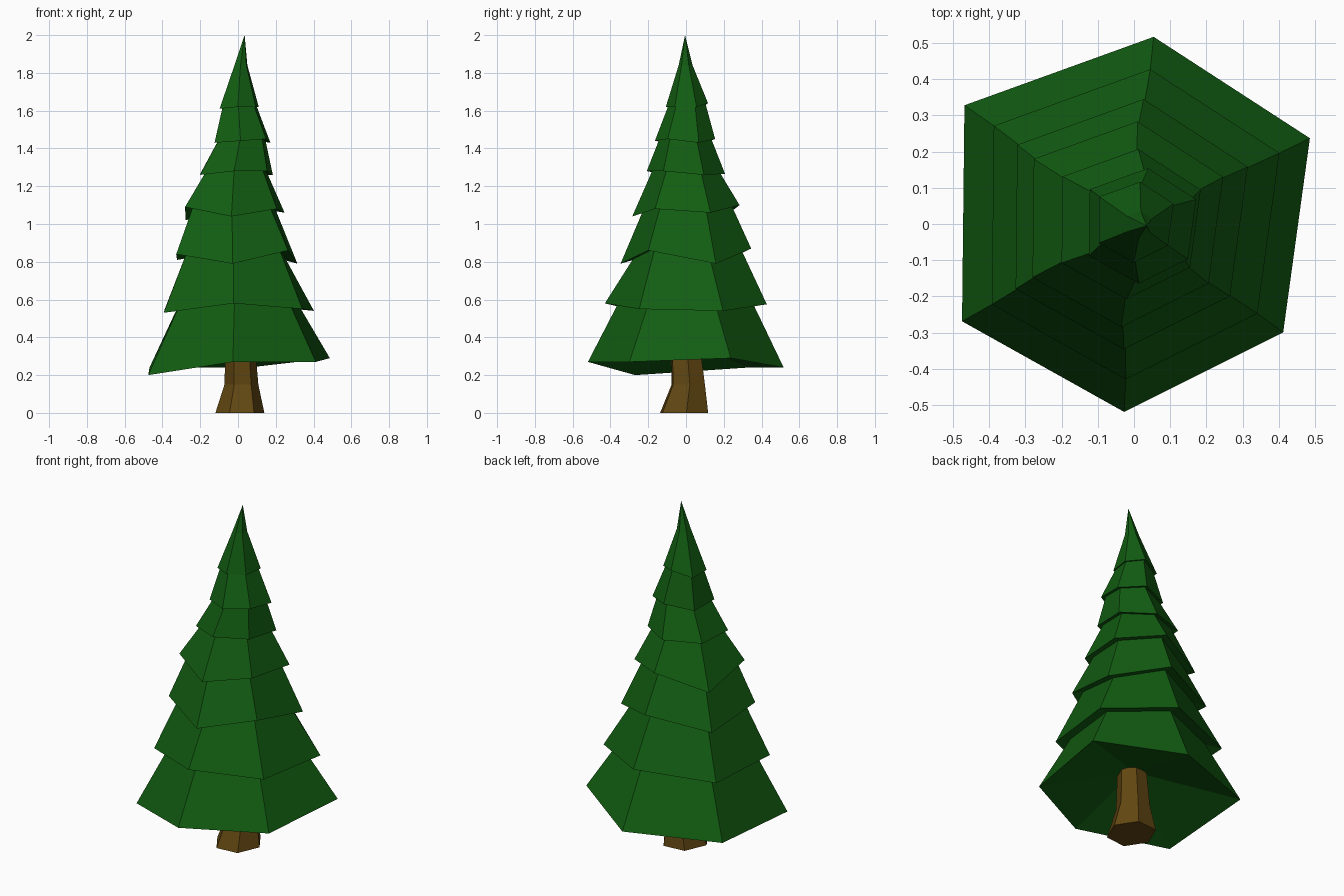
import bpy, bmesh
from math import cos, sin, radians
from mathutils import Vector

if "Cube" in bpy.data.objects:
    bpy.data.objects.remove(bpy.data.objects["Cube"])


def material(name, rgb):
    m = bpy.data.materials.new(name)
    m.diffuse_color = (*rgb, 1)
    m.use_nodes = True
    m.node_tree.nodes["Principled BSDF"].inputs["Base Color"].default_value = m.diffuse_color
    return m


GREEN = material("needles", (0.006, 0.11, 0.006))
BROWN = material("bark", (0.12, 0.062, 0.006))


def loft(name, rings, mat, start=None, end=None):
    """Skin rings of points; close the ends with a fan to a point or a flat cap."""
    bm = bmesh.new()
    rows = [[bm.verts.new(p) for p in ring] for ring in rings]
    n = len(rows[0])
    for a, b in zip(rows, rows[1:]):
        for i in range(n):
            j = (i + 1) % n
            bm.faces.new((a[i], a[j], b[j], b[i]))
    for row, tip in ((rows[0], start), (rows[-1], end)):
        if tip is None:
            bm.faces.new(row)
        else:
            t = bm.verts.new(tip)
            for i in range(n):
                bm.faces.new((row[i], row[(i + 1) % n], t))
    bmesh.ops.recalc_face_normals(bm, faces=bm.faces)
    me = bpy.data.meshes.new(name)
    bm.to_mesh(me)
    bm.free()
    me.materials.append(mat)
    ob = bpy.data.objects.new(name, me)
    bpy.context.collection.objects.link(ob)
    return ob


# Irregular hexagon shared by every tier: (angle, relative radius)
HEXAGON = [(26, 1.04), (84, 1.0), (145, 1.10), (209.5, 1.05), (267, 1.0), (324, 0.98)]


def ring(cx, cy, r, heights):
    return [Vector((cx + r * k * cos(radians(a)), cy + r * k * sin(radians(a)), z))
            for (a, k), z in zip(HEXAGON, heights)]


# Tiers: centre x, centre y, rim radius, rim corner heights (same order as HEXAGON)
TIERS = [
    (0.00, 0.00, 0.52, (0.29, 0.24, 0.24, 0.20, 0.27, 0.27)),
    (0.00, 0.00, 0.43, (0.54, 0.575, 0.55, 0.53, 0.58, 0.55)),
    (-0.01, 0.00, 0.347, (0.79, 0.87, 0.81, 0.84, 0.79, 0.86)),
    (-0.02, 0.00, 0.285, (1.06, 1.10, 1.02, 1.09, 1.04, 1.08)),
    (-0.01, 0.00, 0.208, (1.26, 1.265, 1.27, 1.26, 1.28, 1.28)),
    (0.022, -0.005, 0.16, (1.43, 1.45, 1.43, 1.43, 1.44, 1.45)),
    (0.005, 0.005, 0.112, (1.62, 1.64, 1.61, 1.61, 1.62, 1.62)),
]

for n, (cx, cy, r, zs) in enumerate(TIERS):
    low = ring(cx, cy, r, zs)
    mean = sum(zs) / 6
    under = (cx, cy, mean + 0.25 * r)
    if n < 6:
        # Each tier tapers until it is tucked inside the next one
        nx, ny, nr, nz = TIERS[n + 1]
        top = ring(nx, ny, nr * 0.80, [z + 0.03 for z in nz])
        loft(f"foliage_tier_{n + 1}", [low, top], GREEN, under, (nx, ny, sum(nz) / 6 + 0.04))
    else:
        # Pointed crown
        neck = ring(0.015, -0.002, 0.037, [1.84] * 6)
        loft("crown", [low, neck], GREEN, under, (0.035, -0.005, 2.0))

# Flared, slightly bent trunk
trunk = [[(cx + r * cos(radians(60 * i + 5)), cy + r * 1.08 * sin(radians(60 * i + 5)), z)
          for i in range(6)]
         for cx, cy, r, z in ((0.01, -0.01, 0.13, 0), (0.018, 0.012, 0.09, 0.15),
                              (0.01, -0.008, 0.075, 0.42))]
loft("trunk", trunk, BROWN)
